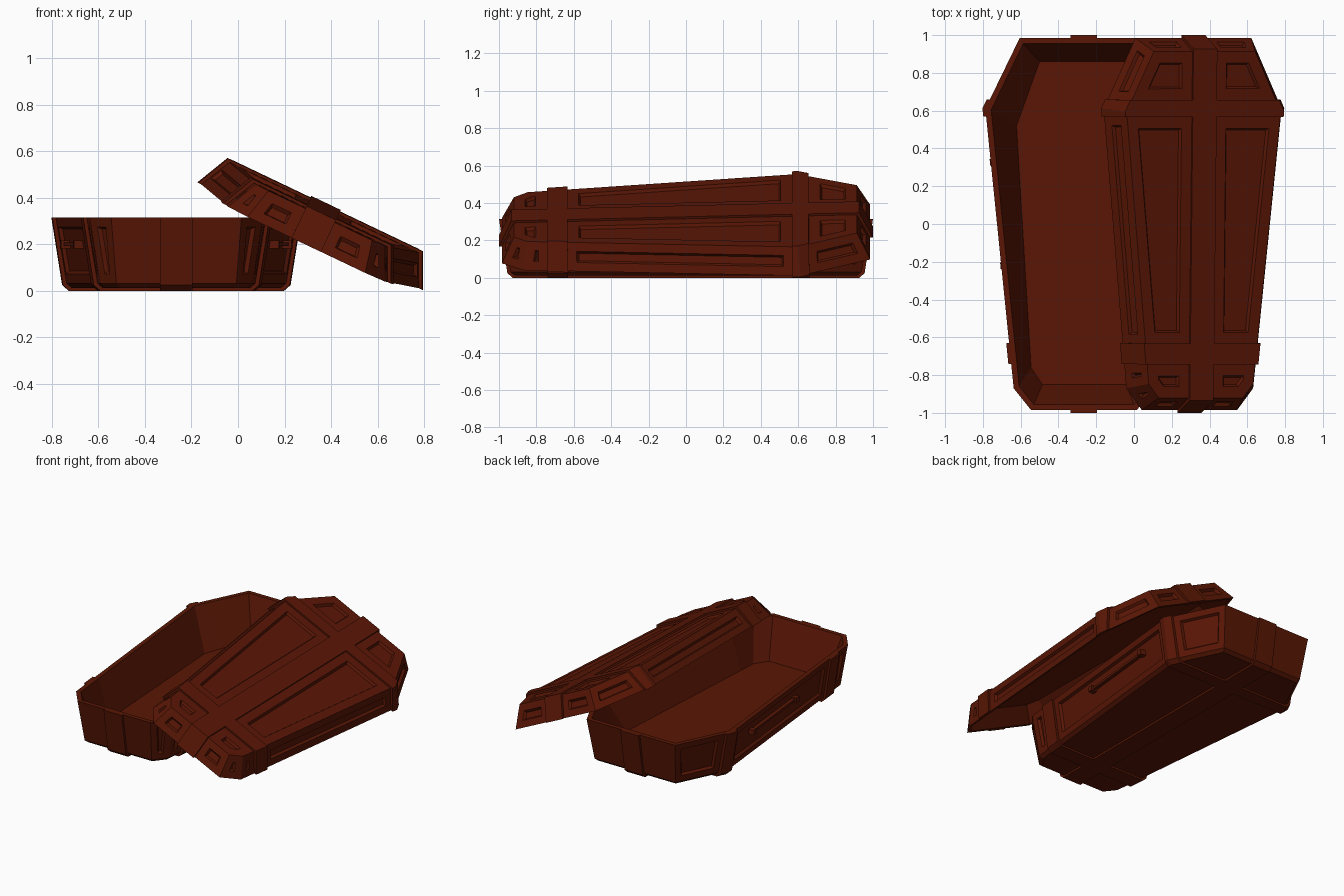
import bpy, bmesh, math
from mathutils import Vector, Matrix

if "Cube" in bpy.data.objects:
    bpy.data.objects.remove(bpy.data.objects["Cube"])


def mirrored(half):
    return [Vector(p) for p in half] + [Vector((-x, y)) for x, y in reversed(half)]


OUT = mirrored([(.34, .985), (.522, .61), (.372, -.87), (.28, -.985)])
FLOOR = mirrored([(.235, .86), (.357, .52), (.28, -.76), (.22, -.85)])
SHOULDER, FOOT, MID = (.57, .66), (-.74, -.63), (-.07, .07)

wood = bpy.data.materials.new("dark_red_wood")
wood.diffuse_color = (.1, .008, .0015, 1)
wood.use_nodes = True
wood.node_tree.nodes["Principled BSDF"].inputs["Base Color"].default_value = wood.diffuse_color


def outline(d):
    """Coffin outline moved inward by d (mitred corners), or a given outline as is."""
    if isinstance(d, list):
        return d
    pts, n = [], len(OUT)
    for i, p in enumerate(OUT):
        a, b = (p - OUT[i - 1]).normalized(), (OUT[(i + 1) % n] - p).normalized()
        n1, n2 = Vector((a.y, -a.x)), Vector((b.y, -b.x))
        pts.append(p + (n1 + n2) * d / (1 + n1.dot(n2)))
    return pts


def shell(outer, inner, sign):
    """Hollow tray lofted from (inset, height) rings; wall faces tagged 1, cap 2."""
    bm = bmesh.new()
    rings = [[bm.verts.new((p.x, p.y, sign * z)) for p in outline(d)]
             for d, z in list(reversed(outer)) + inner]
    for k in range(len(rings) - 1):
        for i in range(8):
            j = (i + 1) % 8
            f = bm.faces.new((rings[k][i], rings[k][j], rings[k + 1][j], rings[k + 1][i]))
            f.material_index = 1 if k == len(outer) - 2 else 0
    bm.faces.new(rings[0]).material_index = 2
    bm.faces.new(rings[-1])
    bmesh.ops.recalc_face_normals(bm, faces=bm.faces[:])
    return bm


def cut(bm, axis, value, side=0):
    """Slice at a plane; side = +1 / -1 drops that side and closes the cut."""
    co, no = Vector((0, 0, 0)), Vector((0, 0, 0))
    co[axis], no[axis] = value, 1
    res = bmesh.ops.bisect_plane(bm, geom=bm.verts[:] + bm.edges[:] + bm.faces[:],
                                 plane_co=co, plane_no=no,
                                 clear_outer=side > 0, clear_inner=side < 0)
    if side:
        edges = [e for e in res["geom_cut"] if isinstance(e, bmesh.types.BMEdge)]
        bmesh.ops.holes_fill(bm, edges=edges, sides=0)


def finish(bm, name, matrix):
    for f in bm.faces:
        f.material_index = 0
    bmesh.ops.recalc_face_normals(bm, faces=bm.faces[:])
    me = bpy.data.meshes.new(name)
    bm.to_mesh(me)
    bm.free()
    me.materials.append(wood)
    ob = bpy.data.objects.new(name, me)
    ob.matrix_world = matrix
    bpy.context.collection.objects.link(ob)


def panels(bm, faces, margin):
    """Recess a framed panel into every given face."""
    if faces:
        bmesh.ops.inset_individual(bm, faces=faces, thickness=margin, depth=0, use_even_offset=True)
        bmesh.ops.inset_individual(bm, faces=faces, thickness=.01, depth=-.016, use_even_offset=True)


def body(name, outer, inner, sign, matrix, wall_margin, cap_panels):
    bm = shell(outer, inner, sign)
    for y in SHOULDER + FOOT:
        cut(bm, 1, y)
    for x in MID:
        cut(bm, 0, x)
    bm.normal_update()

    def clear(f):
        c = f.calc_center_median()
        return not any(a < c.y < b for a, b in (SHOULDER, FOOT)) and abs(c.x) > .07

    walls = [f for f in bm.faces if f.material_index == 1 and clear(f) and abs(f.normal.y) < .9]
    caps = [f for f in bm.faces if f.material_index == 2 and clear(f)]
    panels(bm, walls, wall_margin)
    if cap_panels:
        panels(bm, caps, .06)
    finish(bm, name, matrix)


def bands(prefix, outer, inner, sign, matrix):
    for name, axis, (lo, hi) in (("shoulder_band", 1, SHOULDER), ("foot_band", 1, FOOT),
                                 ("long_band", 0, MID)):
        bm = shell(outer, inner, sign)
        cut(bm, axis, lo, -1)
        cut(bm, axis, hi, 1)
        finish(bm, prefix + "_" + name, matrix)


# open box, standing on its cross bands
box_m = Matrix.Translation((-.265, 0, .315))
body("box", [(0, 0), (.046, .283), (.068, .302)], [(.03, 0), (FLOOR, .265)], -1, box_m, .042, False)
bands("box", [(-.015, 0), (.03, .29), (.058, .315)], [(.01, 0), (.07, .29)], -1, box_m)

# lid, leaning off the right side
lid_m = (Matrix.Translation((.304, 0, .221)) @ Matrix.Rotation(math.radians(-.6), 4, 'Z')
         @ Matrix.Rotation(math.radians(1.35), 4, 'X') @ Matrix.Rotation(math.radians(25.5), 4, 'Y'))
body("lid", [(0, 0), (.068, .138)], [(.025, 0), (.085, .11)], 1, lid_m, .047, True)
bands("lid", [(-.015, 0), (.055, .15)], [(.01, 0), (.075, .13)], 1, lid_m)

# side handles: two pegs and a bar set in each long panel
slope = math.atan2(.522 - .372, .61 + .87)
for side in (-1, 1):
    wall_m = (Matrix.Translation((-.265 + side * .445, .055, .2))
              @ Matrix.Rotation(-side * slope, 4, 'Z'))
    for name, y, size in (("handle_peg_back", .275, (.05, .035, .035)),
                          ("handle_peg_front", -.275, (.05, .035, .035)),
                          ("handle_bar", 0, (.024, .56, .016))):
        bm = bmesh.new()
        bmesh.ops.create_cube(bm, size=1)
        bmesh.ops.scale(bm, vec=size, verts=bm.verts[:])
        finish(bm, f"{name}_{'left' if side < 0 else 'right'}",
               wall_m @ Matrix.Translation((0, y, 0)))
